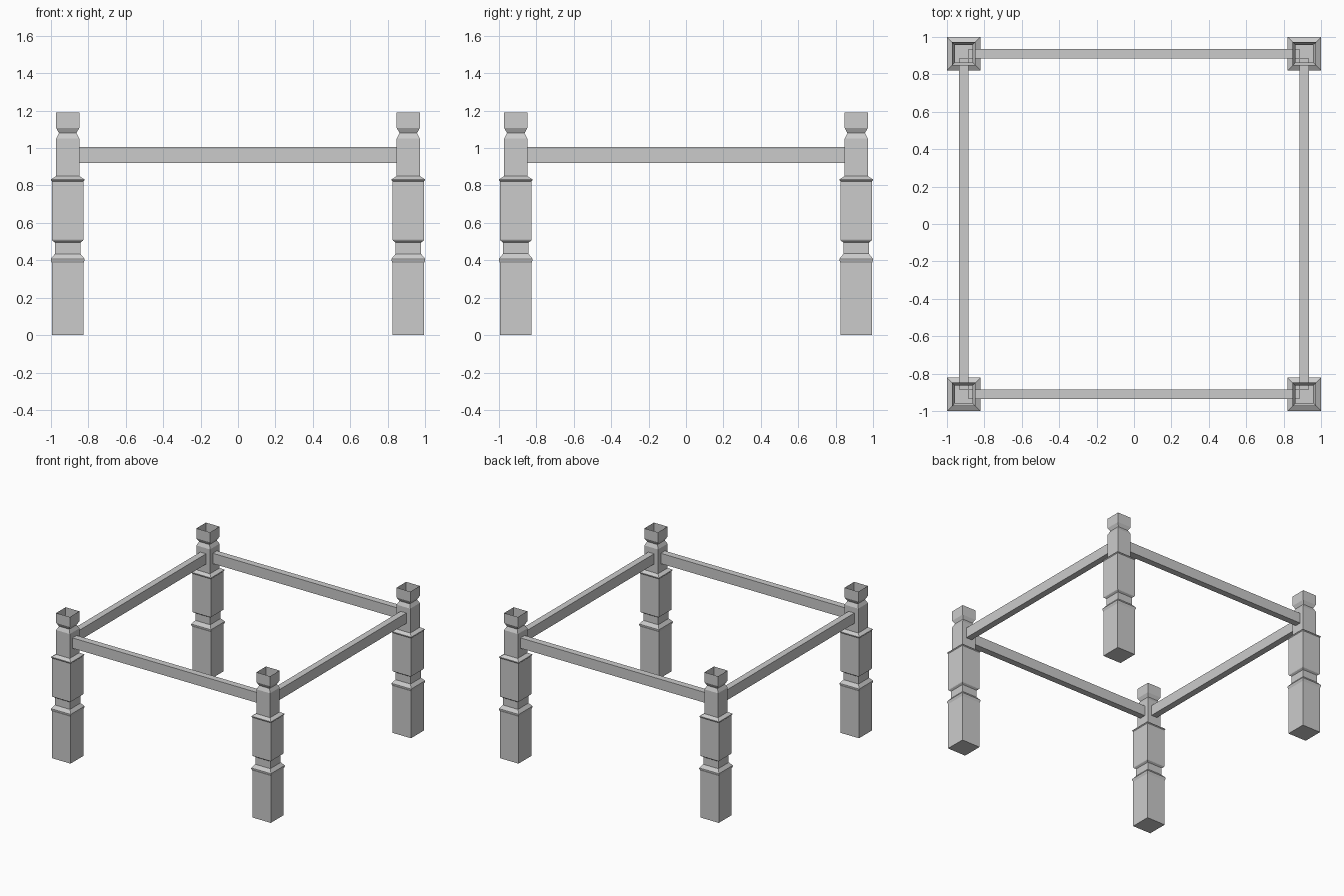
import bpy
import bmesh

if "Cube" in bpy.data.objects:
    bpy.data.objects.remove(bpy.data.objects["Cube"])

C = 0.91  # distance of post centres from the middle

# (half width, height) up the square turned post
PROFILE = [
    (0.084, 0.0), (0.084, 0.385), (0.09, 0.40), (0.09, 0.408),
    (0.068, 0.435), (0.068, 0.495), (0.082, 0.505), (0.084, 0.51),
    (0.084, 0.822), (0.089, 0.828), (0.089, 0.833), (0.062, 0.85),
    (0.062, 1.05), (0.047, 1.08), (0.062, 1.108), (0.062, 1.19),
]


def add_object(name, bm, location):
    mesh = bpy.data.meshes.new(name)
    bm.to_mesh(mesh)
    bm.free()
    obj = bpy.data.objects.new(name, mesh)
    obj.location = location
    bpy.context.collection.objects.link(obj)


# Hollow post: stacked square rings, closed at the foot, open at the top
def add_post(name, x, y):
    bm = bmesh.new()
    rings = [[bm.verts.new((sx * h, sy * h, z))
              for sx, sy in ((-1, -1), (1, -1), (1, 1), (-1, 1))]
             for h, z in PROFILE]
    for low, high in zip(rings, rings[1:]):
        for i in range(4):
            j = (i + 1) % 4
            bm.faces.new((low[i], low[j], high[j], high[i]))
    bm.faces.new(rings[0][::-1])
    add_object(name, bm, (x, y, 0))


# Rail: plain bar whose ends are let into the posts
def add_rail(name, x, y, size_x, size_y):
    bm = bmesh.new()
    bmesh.ops.create_cube(bm, size=1)
    bmesh.ops.scale(bm, vec=(size_x, size_y, 0.085), verts=bm.verts)
    add_object(name, bm, (x, y, 0.9625))


LENGTH, WIDTH = 1.77, 0.053
for sign, side, end in ((-1, "left", "front"), (1, "right", "back")):
    add_post("front_" + side + "_post", sign * C, -C)
    add_post("back_" + side + "_post", sign * C, C)
    add_rail(side + "_rail", sign * C, 0, WIDTH, LENGTH)
    add_rail(end + "_rail", 0, sign * C, LENGTH, WIDTH)
